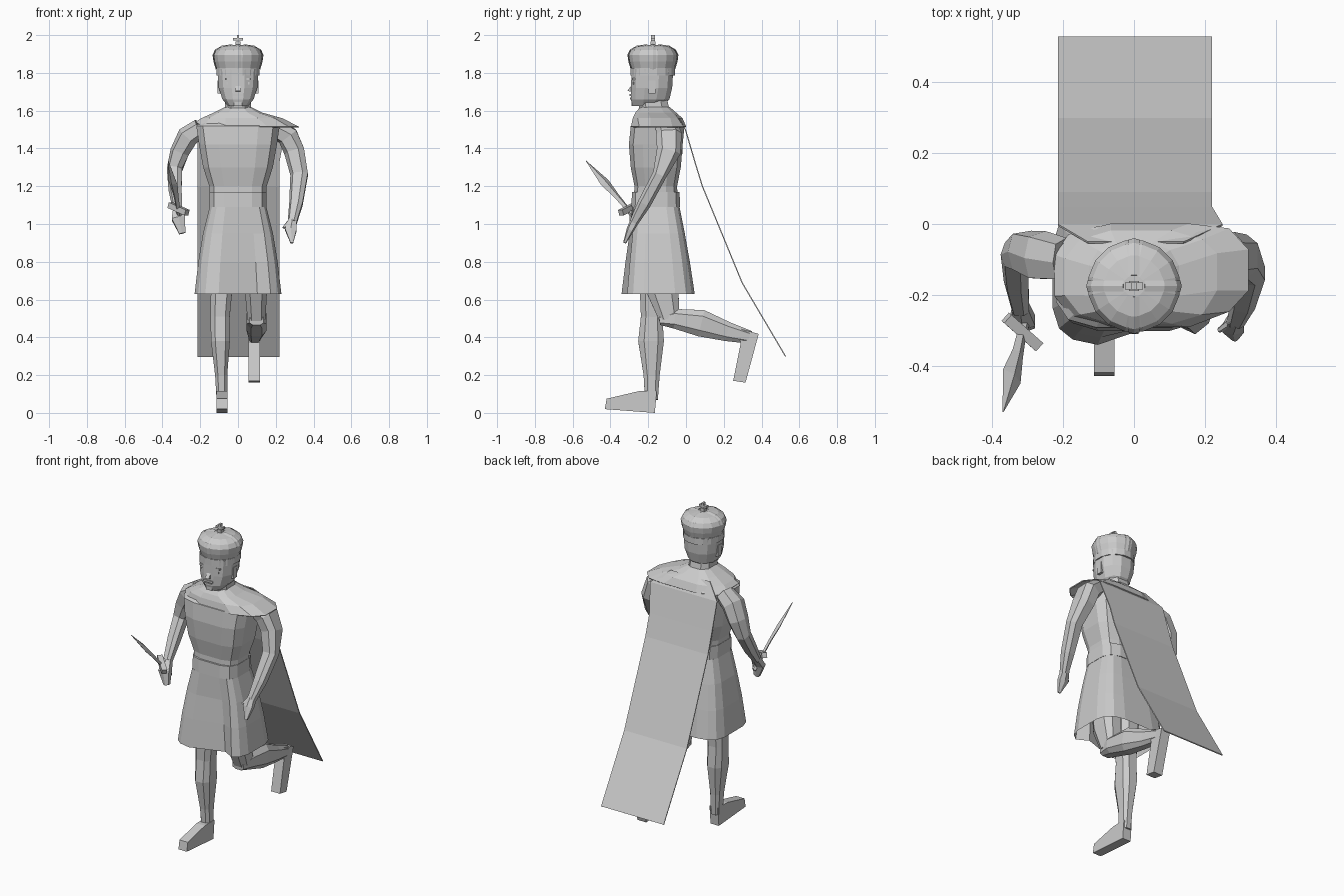
import bpy
import bmesh
from math import sin, cos, pi, copysign
from mathutils import Vector

default_cube = bpy.data.objects.get("Cube")
if default_cube:
    bpy.data.objects.remove(default_cube)

stone = bpy.data.materials.new("pale grey stone")
stone.use_nodes = True
grey = (.6, .6, .6, 1)
stone.diffuse_color = grey
stone.node_tree.nodes["Principled BSDF"].inputs["Base Color"].default_value = grey


def finish(name, mesh_builder):
    """Turn a bmesh into a flat shaded object with the shared material."""
    bmesh.ops.recalc_face_normals(mesh_builder, faces=mesh_builder.faces)
    mesh = bpy.data.meshes.new(name)
    mesh_builder.to_mesh(mesh)
    mesh_builder.free()
    mesh.materials.append(stone)
    part = bpy.data.objects.new(name, mesh)
    bpy.context.collection.objects.link(part)
    return part


def loft(name, stations, sides=8, tilt=True, square=.7, caps=(True, True), side=(1, 0, 0), shape=None):
    """Skin rings given as x, y, z, half width, half depth."""
    builder = bmesh.new()
    centres = [Vector(s[:3]) for s in stations]
    rings = []
    for i, station in enumerate(stations):
        across, deep = Vector((1, 0, 0)), Vector((0, 1, 0))
        if tilt:
            along = (centres[min(i + 1, len(centres) - 1)] - centres[max(i - 1, 0)]).normalized()
            across = Vector(side)
            across = (across - along * across.dot(along)).normalized()
            deep = along.cross(across)
        ring = []
        for k in range(sides):
            angle = 2 * pi * (k + (.5 if sides > 4 else 0)) / sides
            u, v = (copysign(abs(f) ** square, f) for f in (cos(angle), sin(angle)))
            point = centres[i] + across * u * station[3] + deep * v * station[4]
            if shape:
                point = shape(point, i)
            ring.append(builder.verts.new(point))
        rings.append(ring)
    for lower, upper in zip(rings, rings[1:]):
        for k in range(sides):
            n = (k + 1) % sides
            builder.faces.new((lower[k], lower[n], upper[n], upper[k]))
    for ring, wanted in zip((rings[0], rings[-1]), caps):
        if wanted:
            builder.faces.new(ring)
    return finish(name, builder)


def prism(name, profile, centre, half):
    """Extrude a side profile of y, z points across x."""
    builder = bmesh.new()
    left, right = ([builder.verts.new((centre + d, y, z)) for y, z in profile] for d in (half, -half))
    builder.faces.new(left)
    builder.faces.new(right)
    for k in range(len(profile)):
        n = (k + 1) % len(profile)
        builder.faces.new((left[k], left[n], right[n], right[k]))
    return finish(name, builder)


def box(name, centre, size):
    builder = bmesh.new()
    bmesh.ops.create_cube(builder, size=1)
    for vert in builder.verts:
        vert.co = Vector(centre) + Vector(a * b for a, b in zip(vert.co, size))
    return finish(name, builder)


# Torso, belt and neck
loft("torso", [(0, -.16, 1.1, .148, .12), (0, -.16, 1.2, .155, .115), (0, -.16, 1.3, .188, .135),
               (0, -.16, 1.42, .21, .145), (0, -.15, 1.52, .225, .145), (0, -.14, 1.57, .16, .1)],
     12, tilt=False, square=.55)
loft("belt", [(0, -.16, 1.09, .155, .132), (0, -.16, 1.17, .155, .128)], 12, tilt=False, square=.55)
loft("neck", [(0, -.15, 1.53, .1, .1), (0, -.165, 1.59, .075, .085), (0, -.18, 1.68, .07, .08)], tilt=False)


# Skirt: a boxy open cloth with a fold over the raised leg
def skirt_fold(point, row):
    if point.y < -.2 and .02 < point.x < .12:
        point.y += .018 * row
    if point.y < -.2 and point.x < 0:
        point.y -= .005 * row
    return point


loft("skirt", [(0, -.16, 1.09, .152, .127), (0, -.15, .95, .187, .145), (0, -.145, .8, .212, .167),
               (0, -.14, .63, .232, .188)], 16, tilt=False, square=.5, caps=(True, False), shape=skirt_fold)


# Mantle, trimmed at the right shoulder and draped over the left
def mantle_trim(point, row):
    if point.x < -.22:
        point.x = -.225
        point.z += .025
    if point.x > .2:
        point.y += .015
    return point


mantle = loft("shoulder_mantle", [(0, -.165, 1.62, .07, .08), (0, -.16, 1.59, .13, .11),
                                  (.02, -.15, 1.56, .22, .135), (.045, -.145, 1.515, .285, .15)],
              12, tilt=False, caps=(False, False), shape=mantle_trim)

# Cape hanging behind, thin cloth
builder = bmesh.new()
rows = [[builder.verts.new((x, y, z)) for x in (-right, left)]
        for y, z, right, left in ((-.05, 1.585, .13, .14), (0, 1.5, .215, .25), (.05, 1.33, .215, .22),
                                  (.09, 1.2, .215, .22), (.3, .69, .215, .22), (.53, .3, .215, .22))]
for top, low in zip(rows, rows[1:]):
    builder.faces.new((top[0], top[1], low[1], low[0]))
cape = finish("cape", builder)
for cloth in (mantle, cape):
    cloth.modifiers.new("cloth thickness", "SOLIDIFY").thickness = .006

# Arms
loft("left_arm", [(.2, -.1, 1.51, .05, .06), (.265, -.09, 1.465, .058, .07), (.3, -.093, 1.38, .055, .065),
                  (.325, -.14, 1.26, .048, .038), (.308, -.22, 1.11, .037, .036),
                  (.288, -.275, 1.01, .025, .024)], 7)
loft("left_hand", [(.288, -.27, 1.02, .024, .024), (.28, -.295, .97, .034, .02), (.285, -.325, .9, .008, .008)], 6)
loft("left_thumb", [(.27, -.28, 1.01, .012, .012), (.24, -.3, .98, .006, .008)], 5)
loft("right_arm", [(-.2, -.1, 1.51, .05, .06), (-.265, -.09, 1.465, .058, .07), (-.308, -.078, 1.38, .052, .06),
                   (-.335, -.088, 1.29, .042, .043), (-.332, -.16, 1.18, .036, .038),
                   (-.32, -.24, 1.08, .026, .026)], 7)
loft("right_hand", [(-.32, -.235, 1.085, .025, .024), (-.315, -.275, 1.03, .04, .026),
                    (-.295, -.285, .95, .018, .016)], 6)

# Short sword
cross_way = (.09, -.08, -.04)
loft("sword_blade", [(-.317, -.31, 1.08, .016, .009), (-.328, -.365, 1.145, .02, .009),
                     (-.345, -.43, 1.22, .034, .011), (-.37, -.53, 1.335, .002, .002)], 4, side=cross_way)
loft("sword_guard", [(-.36, -.265, 1.1, .022, .022), (-.27, -.345, 1.06, .022, .022)], 4, side=(0, 1, 1))
loft("sword_grip", [(-.317, -.31, 1.08, .013, .013), (-.3, -.245, 1, .013, .013)], 6, side=cross_way)

# Standing right leg
loft("right_leg", [(-.085, -.17, .95, .08, .09), (-.087, -.18, .65, .06, .068), (-.095, -.182, .51, .054, .06),
                   (-.093, -.185, .38, .053, .072), (-.089, -.182, .2, .034, .045), (-.085, -.183, .07, .03, .036)])
prism("right_foot", [(-.43, .02), (-.42, .075), (-.25, .115), (-.155, .115), (-.165, 0)], -.084, .029)

# Left leg bent backwards
loft("left_thigh", [(.085, -.15, .95, .08, .09), (.095, -.125, .65, .062, .09), (.098, -.088, .5, .05, .058)])
loft("left_shin", [(.098, -.14, .49, .04, .026), (.098, -.06, .498, .057, .055), (.098, .08, .475, .057, .075),
                   (.092, .22, .43, .04, .054), (.086, .34, .4, .032, .036)])
prism("left_foot", [(.27, .45), (.385, .418), (.315, .16), (.25, .17), (.29, .37)], .086, .031)

# Head and face
loft("head", [(0, -.205, 1.625, .055, .08), (0, -.19, 1.66, .085, .105), (0, -.182, 1.72, .105, .112),
              (0, -.178, 1.82, .113, .114)], 12, tilt=False, square=.85)
prism("nose", [(-.27, 1.76), (-.31, 1.705), (-.27, 1.695)], 0, .013)
box("mouth", (0, -.288, 1.665), (.05, .015, .01))
box("moustache", (0, -.291, 1.683), (.06, .015, .012))
box("chin", (0, -.278, 1.637), (.04, .02, .025))
for mark, sign in (("left", 1), ("right", -1)):
    box(mark + "_eye", (sign * .045, -.274, 1.745), (.03, .012, .012))
    box(mark + "_brow", (sign * .045, -.277, 1.768), (.05, .014, .01))
    box(mark + "_ear", (sign * .1, -.18, 1.725), (.016, .035, .07))

# Crown: band, flared cap, arches, orb and cross
loft("crown_band", [(0, -.176, 1.785, .116, .12), (0, -.176, 1.825, .117, .12)], 16, tilt=False, square=1)
outline = [(1.82, .114), (1.86, .126), (1.895, .131), (1.92, .119), (1.94, .085), (1.948, .03)]
loft("crown_cap", [(0, -.175, z, r, r) for z, r in outline], 16, tilt=False, square=1)
for name, dx, dy in (("left", 1, 0), ("right", -1, 0), ("front", 0, -1), ("back", 0, 1)):
    loft(name + "_crown_arch", [(dx * r, -.175 + dy * r, z, .015, .004) for z, r in outline],
         4, side=(dy, dx, 0))
box("crown_orb", (0, -.175, 1.955), (.028, .028, .024))
box("cross_post", (0, -.175, 1.975), (.013, .02, .05))
box("cross_bar", (0, -.175, 1.978), (.052, .02, .013))
